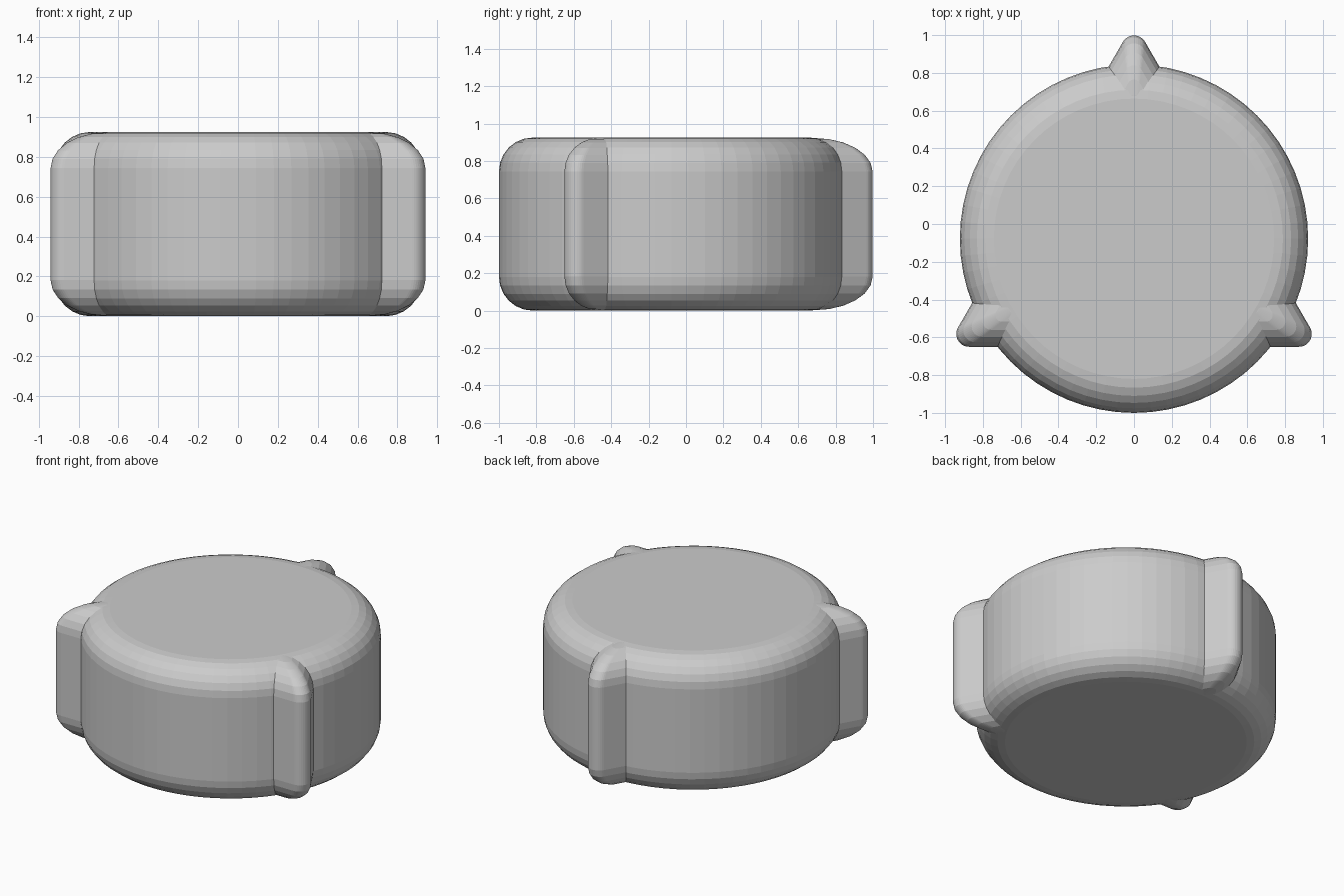
import bpy, bmesh
from math import sin, cos, pi, radians

if "Cube" in bpy.data.objects:
    bpy.data.objects.remove(bpy.data.objects["Cube"])

CY = -0.078      # common centre of the disc and the three ribs
FILLET = 0.18    # rounding of top and bottom rims
STEPS = 6


def rim_levels(z0, z1):
    """(inset, height) pairs from bottom face to top face."""
    arc = [(FILLET * (1 - cos(a)), FILLET * (1 - sin(a)))
           for a in (pi / 2 * i / STEPS for i in range(STEPS + 1))]
    low = [(d, z0 + h) for d, h in reversed(arc)]
    high = [(d, z1 - h) for d, h in arc]
    return low + high


def loft(name, outline, z0, z1):
    """Skin the inset outlines into a closed solid."""
    bm = bmesh.new()
    rings = [[bm.verts.new((x, y + CY, z)) for x, y in outline(d)]
             for d, z in rim_levels(z0, z1)]
    n = len(rings[0])
    for a, b in zip(rings, rings[1:]):
        for i in range(n):
            j = (i + 1) % n
            bm.faces.new((a[i], a[j], b[j], b[i]))
    bm.faces.new(rings[0][::-1])
    bm.faces.new(rings[-1])
    me = bpy.data.meshes.new(name)
    bm.to_mesh(me)
    bm.free()
    ob = bpy.data.objects.new(name, me)
    bpy.context.collection.objects.link(ob)
    return ob


def circle(d):
    r = 0.922 - d
    return [(r * cos(2 * pi * i / 64), r * sin(2 * pi * i / 64)) for i in range(64)]


def rounded_triangle(d):
    r = 0.068 - 0.045 * d / FILLET          # corner radius shrinks with inset
    reach = 2 * (0.572 - d) - 2 * r         # distance to corner centre
    pts = []
    for k in range(3):
        mid = radians(90 + 120 * k)
        for i in range(13):
            a = mid + radians(-60 + 10 * i)
            pts.append((reach * cos(mid) + r * cos(a), reach * sin(mid) + r * sin(a)))
    return pts


# Round body
loft("round_body", circle, 0.0, 0.925)
# Three ribs: corners of a rounded triangle poking through the body
loft("corner_ribs", rounded_triangle, 0.002, 0.923)
